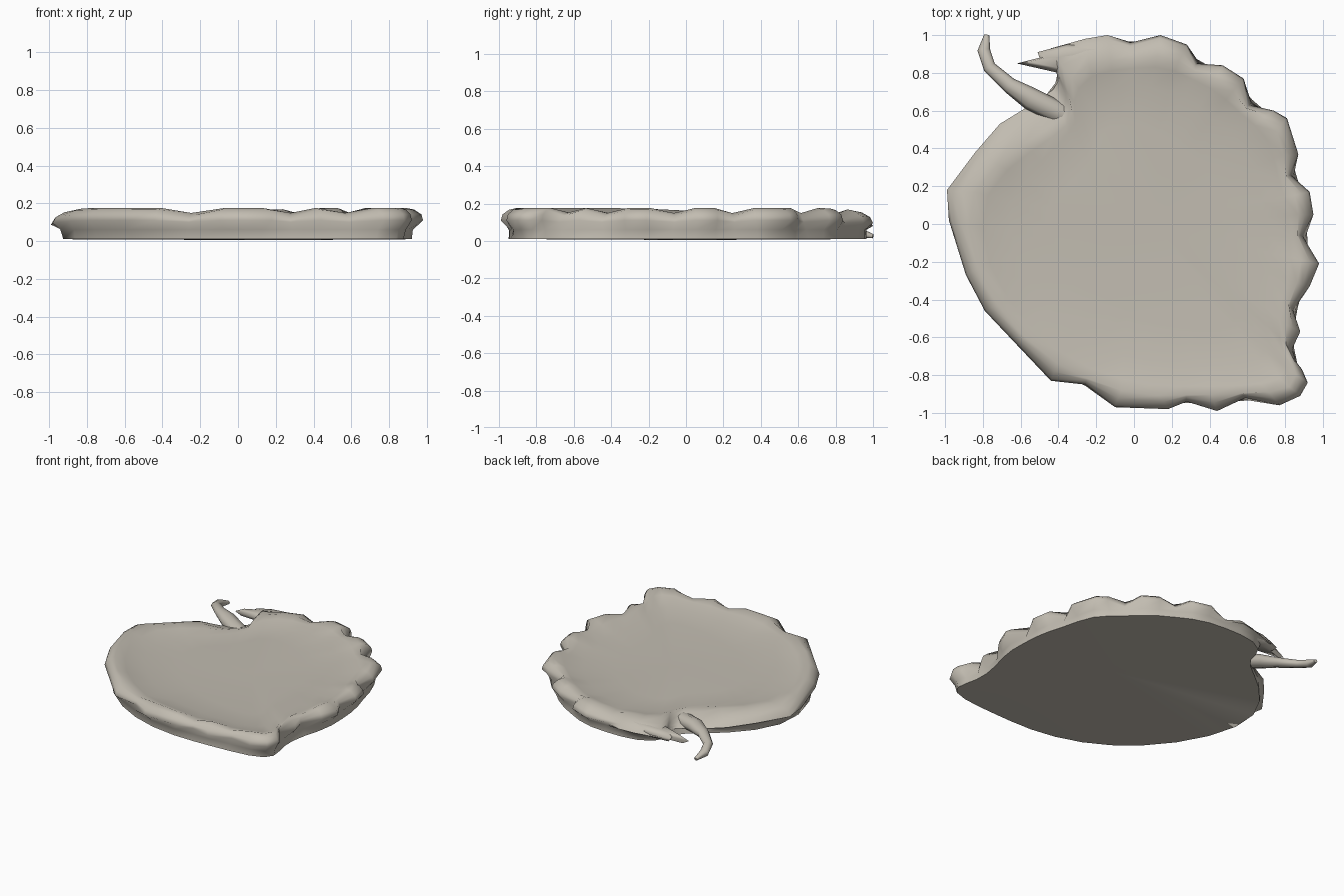
import bpy
import bmesh
import math
from mathutils import Vector

cube = bpy.data.objects.get("Cube")
if cube:
    bpy.data.objects.remove(cube, do_unlink=True)

# Single stoneware colour
clay = bpy.data.materials.new("warm_grey_clay")
clay.use_nodes = True
clay.diffuse_color = (0.54, 0.505, 0.44, 1)
clay.node_tree.nodes["Principled BSDF"].inputs["Base Color"].default_value = clay.diffuse_color


def loft(name, rings, start_z=None, end_z=None):
    """Skin equal-length closed rings and close both ends with a centre point."""
    bm = bmesh.new()
    loops = [[bm.verts.new(p) for p in ring] for ring in rings]
    n = len(loops[0])
    for a, b in zip(loops, loops[1:]):
        for i in range(n):
            j = (i + 1) % n
            bm.faces.new((a[i], a[j], b[j], b[i]))
    for loop, z in ((loops[0], start_z), (loops[-1], end_z)):
        centre = sum((v.co for v in loop), Vector()) / n
        if z is not None:
            centre.z = z
        tip = bm.verts.new(centre)
        for i in range(n):
            bm.faces.new((loop[i], loop[(i + 1) % n], tip))
    bmesh.ops.recalc_face_normals(bm, faces=bm.faces)
    mesh = bpy.data.meshes.new(name)
    bm.to_mesh(mesh)
    bm.free()
    mesh.materials.append(clay)
    obj = bpy.data.objects.new(name, mesh)
    bpy.context.collection.objects.link(obj)
    bpy.ops.object.select_all(action="DESELECT")
    obj.select_set(True)
    bpy.context.view_layer.objects.active = obj
    bpy.ops.object.shade_smooth_by_angle(angle=math.radians(75))


def relax(points, times):
    """Soften the scallops of an outline."""
    for _ in range(times):
        n = len(points)
        points = [points[i] / 2 + (points[i - 1] + points[(i + 1) % n]) / 4 for i in range(n)]
    return points


def inset(p, depth):
    return p * (1 - depth / p.length)


# Leaf outline: smooth left edge, then the scalloped front, right and back
outline = [Vector(p) for p in (
    (-.58, .61), (-.71, .53), (-.84, .38), (-.99, .18), (-.98, .02), (-.89, -.27),
    (-.79, -.46), (-.62, -.64), (-.44, -.83), (-.26, -.85), (-.1, -.97), (.18, -.98),
    (.28, -.94), (.44, -.99), (.59, -.92), (.77, -.96), (.88, -.91), (.92, -.84),
    (.89, -.77), (.82, -.68), (.88, -.57), (.84, -.45), (.93, -.33), (.98, -.21),
    (.89, -.06), (.95, .05), (.93, .17), (.83, .26), (.87, .37), (.81, .56),
    (.74, .6), (.61, .63), (.58, .77), (.47, .84), (.33, .85), (.28, .95),
    (.14, 1), (-.02, .96), (-.14, 1), (-.26, .98), (-.44, .93), (-.41, .8),
    (-.4, .76), (-.43, .71))]
eased = relax(outline, 1)
crest = [p.lerp(q, .4) for p, q in zip(outline, eased)]
soft = relax(outline, 2)
softer = relax(outline, 5)
count = len(outline)

# The rim dips in the valleys between scallops, and droops into a broad lip by the stem
dips, lip = [], []
for i, p in enumerate(outline):
    before, after = p - outline[i - 1], outline[(i + 1) % count] - p
    dips.append(0.03 if before.cross(after) < 0 else 0)
    lip.append(max(0, p.normalized().dot(Vector((-.65, .76)))) ** 3)


def ring(points, depth, z, dip=0, widen=0, droop=0):
    return [inset(p, depth + widen * w).to_3d() + Vector((0, 0, z - dip * d - droop * w))
            for p, d, w in zip(points, dips, lip)]


# Shallow leaf dish, from the underside over the rim to the hollow
loft("leaf_dish", [
    ring(soft, .015, .01),
    ring(eased, .02, .06),
    ring(outline, 0, .11, .3, 0, .05),
    ring(outline, .01, .142, .8, .02, .05),
    ring(crest, .035, .167, 1.1, .06, .05),
    ring(eased, .06, .176, .9, .1, .045),
    ring(soft, .11, .155, .3, .1, .03),
    ring(softer, .22, .128, 0, .04, .02),
    ring(softer, .45, .115),
], start_z=.005, end_z=.11)

# Pointed drooping tip of the lobe beside the stem
tip_outline = [Vector(p) for p in (
    (-.12, .94), (-.36, .95), (-.51, .91), (-.5, .88), (-.62, .85), (-.4, .8), (-.2, .84))]
middle = sum(tip_outline, Vector((0, 0))) / len(tip_outline)


def tip_ring(size, z):
    return [q.to_3d() + Vector((0, 0, z + .1 * (q.x + .62)))
            for q in (middle.lerp(p, size) for p in tip_outline)]


loft("lobe_tip", [tip_ring(.8, .03), tip_ring(1, .06), tip_ring(.7, .085)])

# Curling stem, falling and tapering to its end: x, y, z, radius
stem_path = ((-.38, .58, .06, .06), (-.55, .665, .085, .06), (-.66, .735, .085, .042),
             (-.765, .83, .07, .034), (-.795, .92, .045, .034), (-.78, 1, .025, .014))
centres = [Vector(s[:3]) for s in stem_path]
stem_rings = []
for i, c in enumerate(centres):
    along = centres[min(i + 1, len(centres) - 1)] - centres[max(i - 1, 0)]
    side = along.cross(Vector((0, 0, 1))).normalized()
    up = side.cross(along).normalized()
    r = stem_path[i][3]
    turns = [math.tau * k / 8 for k in range(8)]
    stem_rings.append([c + side * r * math.cos(t) + up * r * .8 * math.sin(t) for t in turns])
loft("stem", stem_rings)
